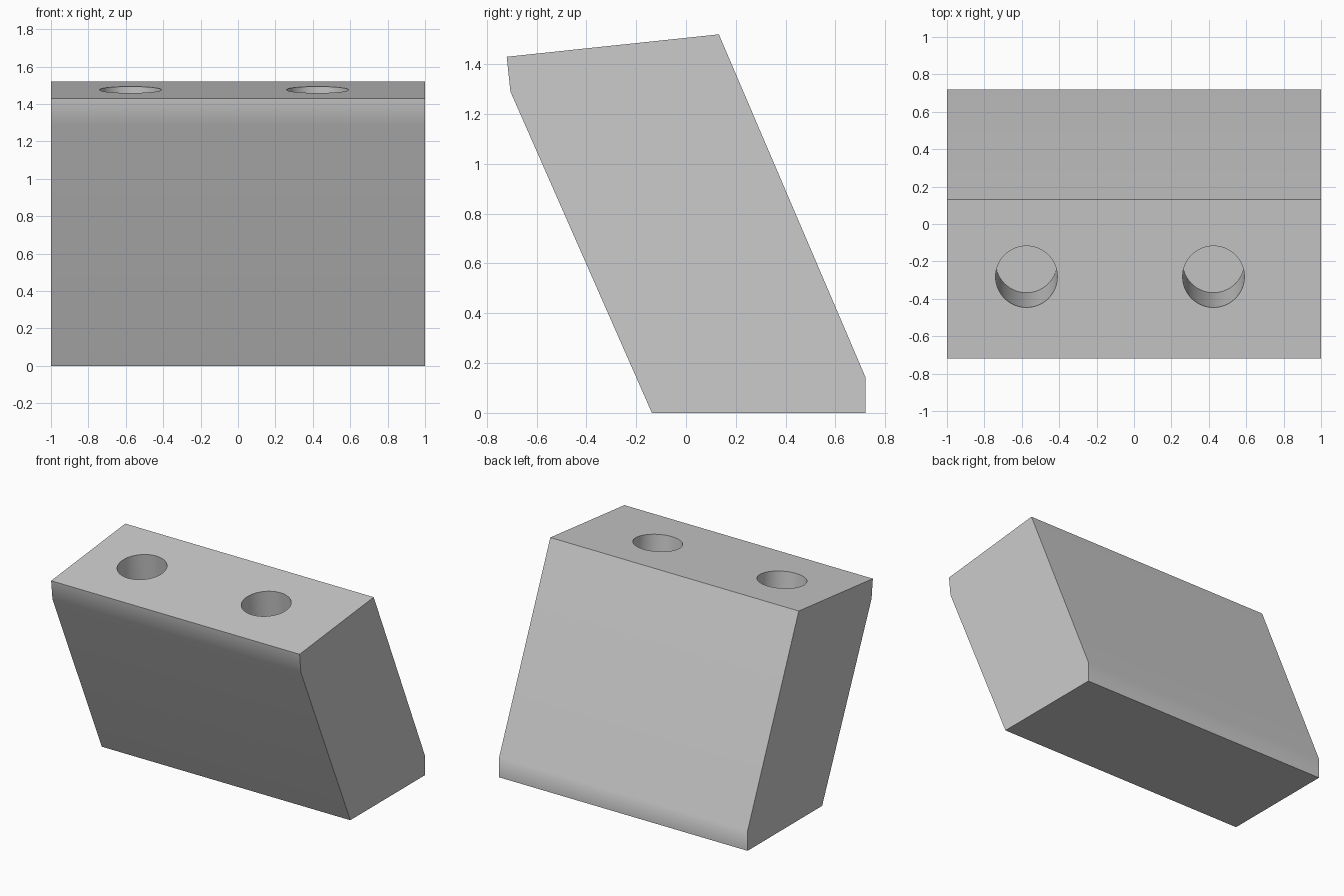
import bpy, bmesh, math
from mathutils import Vector, Matrix

if "Cube" in bpy.data.objects:
    bpy.data.objects.remove(bpy.data.objects["Cube"], do_unlink=True)

# Plain grey material
grey = bpy.data.materials.new("light_grey")
grey.use_nodes = True
colour = (0.6, 0.6, 0.6, 1)
grey.diffuse_color = colour
grey.node_tree.nodes["Principled BSDF"].inputs["Base Color"].default_value = colour


def make_object(name, bm):
    bmesh.ops.recalc_face_normals(bm, faces=bm.faces)
    mesh = bpy.data.meshes.new(name)
    bm.to_mesh(mesh)
    bm.free()
    mesh.materials.append(grey)
    obj = bpy.data.objects.new(name, mesh)
    bpy.context.collection.objects.link(obj)
    return obj


# Leaning block: side profile (y, z) extruded along x
profile = [(-0.137, 0), (0.72, 0), (0.72, 0.145),
           (0.132, 1.52), (-0.72, 1.43), (-0.705, 1.29)]
bm = bmesh.new()
side = bm.faces.new([bm.verts.new((-1, y, z)) for y, z in profile])
extruded = bmesh.ops.extrude_face_region(bm, geom=[side], use_keep_orig=True)
bmesh.ops.translate(bm, vec=(2, 0, 0),
                    verts=[v for v in extruded["geom"] if isinstance(v, bmesh.types.BMVert)])
block = make_object("leaning_block", bm)

# Two blind holes, square to the sloping top
top_back, top_front = Vector((0, *profile[3])), Vector((0, *profile[4]))
slope = (top_back - top_front).normalized()
tilt = math.atan2(slope.z, slope.y)
depth, overshoot, radius = 0.75, 0.1, 0.165
bm = bmesh.new()
for x in (-0.575, 0.425):
    rim = top_front + slope * ((-0.282 - top_front.y) / slope.y)
    rim.x = x
    place = (Matrix.Translation(rim) @ Matrix.Rotation(tilt, 4, "X")
             @ Matrix.Translation((0, 0, (overshoot - depth) / 2)))
    bmesh.ops.create_cone(bm, cap_ends=True, segments=64, radius1=radius,
                          radius2=radius, depth=depth + overshoot, matrix=place)
cutter = make_object("hole_cutter", bm)
cutter.hide_render = True

# Cut the holes, then discard the cutter
bpy.context.view_layer.objects.active = block
block.select_set(True)
cut = block.modifiers.new("holes", "BOOLEAN")
cut.operation = "DIFFERENCE"
cut.solver = "EXACT"
cut.object = cutter
bpy.ops.object.modifier_apply(modifier=cut.name)
bpy.data.objects.remove(cutter, do_unlink=True)

# Soft shading across the shallow bends, crisp edges elsewhere
bpy.ops.object.shade_smooth_by_angle(angle=math.radians(30))
weighted = block.modifiers.new("weighted_normals", "WEIGHTED_NORMAL")
weighted.keep_sharp = True
